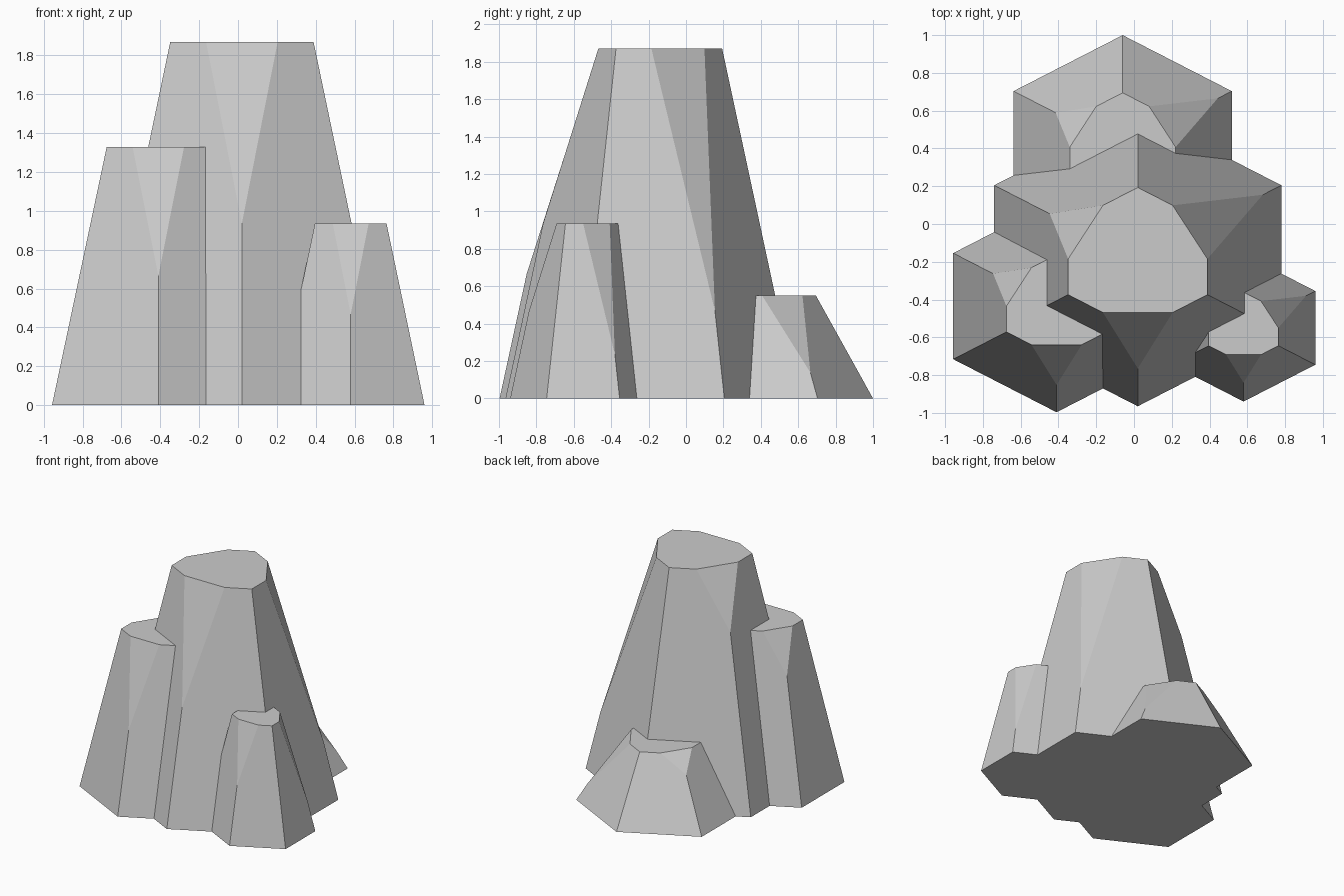
import bpy, bmesh
from math import cos, sin, radians
from mathutils import Vector

if "Cube" in bpy.data.objects:
    bpy.data.objects.remove(bpy.data.objects["Cube"], do_unlink=True)

stone = bpy.data.materials.new("stone_grey")
stone.use_nodes = True
grey = (0.6, 0.6, 0.6, 1)
stone.diffuse_color = grey
stone.node_tree.nodes["Principled BSDF"].inputs["Base Color"].default_value = grey

TAPER = 0.485
HALF_WIDTH, HALF_DEPTH = 0.76, 0.78
# Chipped corners: corner number -> how far the chip runs down the ridge
CHIPS = {1: 0.25, 3: 0.5, 5: 0.75}


def rock(name, x, y, scale, height):
    """Tapered six-sided column with every second top corner chipped off."""
    bm = bmesh.new()

    def ring(factor, z):
        points = []
        for i in range(6):
            a = radians(90 + 60 * i)
            px = HALF_WIDTH * cos(a) / cos(radians(30))
            points.append(Vector((px * scale * factor, HALF_DEPTH * sin(a) * scale * factor, z)))
        return points

    low, high = ring(1, 0), ring(TAPER, height)
    base = [bm.verts.new(p) for p in low]
    mids = [bm.verts.new((high[i] + high[(i + 1) % 6]) / 2) for i in range(6)]
    # Upper end of each ridge: full height, or the foot of a chip
    tips = [bm.verts.new(high[i].lerp(low[i], CHIPS.get(i, 0))) for i in range(6)]

    # Side walls
    for i in range(6):
        j = (i + 1) % 6
        bm.faces.new((base[i], base[j], tips[j], mids[i], tips[i]))
    # Chips
    for i in CHIPS:
        bm.faces.new((tips[i], mids[i], mids[i - 1]))
    # Top and underside
    top = []
    for i in range(6):
        if i not in CHIPS:
            top.append(tips[i])
        top.append(mids[i])
    bm.faces.new(top)
    bm.faces.new(base[::-1])

    mesh = bpy.data.meshes.new(name)
    bm.to_mesh(mesh)
    bm.free()
    mesh.materials.append(stone)
    obj = bpy.data.objects.new(name, mesh)
    obj.location = (x, y, 0)
    bpy.context.collection.objects.link(obj)


rock("main_rock", 0.02, -0.185, 1.0, 1.87)
rock("right_rock", -0.41, -0.435, 0.72, 1.33)
rock("left_rock", 0.58, -0.55, 0.5, 0.935)
rock("back_rock", -0.06, 0.407, 0.76, 0.55)
